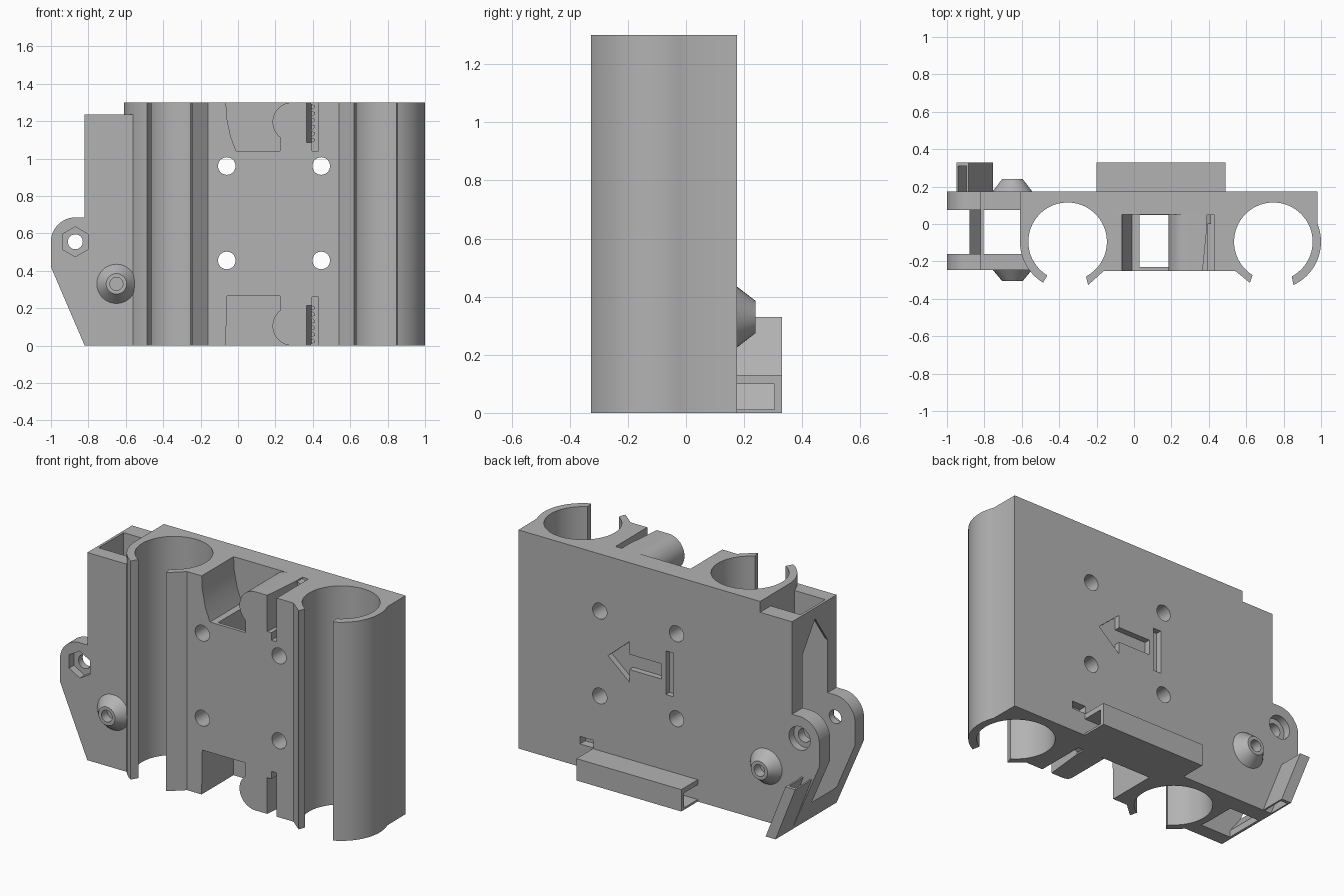
import bpy
from math import sin, cos, radians

if "Cube" in bpy.data.objects:
    bpy.data.objects.remove(bpy.data.objects["Cube"], do_unlink=True)

grey = bpy.data.materials.new("plain_grey")
grey.use_nodes = True
grey.diffuse_color = (0.45, 0.45, 0.45, 1)
grey.node_tree.nodes["Principled BSDF"].inputs["Base Color"].default_value = (0.45, 0.45, 0.45, 1)

import bmesh

HEIGHT, BACK, FRONT = 1.3, 0.175, -0.245


def arc(cx, cy, r, start, end, steps=32):
    """Points along an arc, angles in degrees."""
    angles = [radians(start + (end - start) * i / steps) for i in range(steps + 1)]
    return [(cx + r * cos(a), cy + r * sin(a)) for a in angles]


def ring(cx, cy, r, sides=32, start=0):
    return arc(cx, cy, r, start, start + 360, sides)[:-1]


def rect(u0, u1, v0, v1):
    return [(u0, v0), (u1, v0), (u1, v1), (u0, v1)]


def loft(name, axis, lower, a, upper, b):
    """Solid between two outlines at a and b along an axis."""
    place = {"X": lambda u, v, w: (w, u, v),
             "Y": lambda u, v, w: (u, w, v),
             "Z": lambda u, v, w: (u, v, w)}[axis]
    bm = bmesh.new()
    low = [bm.verts.new(place(u, v, a)) for u, v in lower]
    top = [bm.verts.new(place(u, v, b)) for u, v in upper]
    bm.faces.new(low)
    bm.faces.new(top)
    n = len(low)
    for i in range(n):
        j = (i + 1) % n
        bm.faces.new((low[i], low[j], top[j], top[i]))
    bmesh.ops.recalc_face_normals(bm, faces=bm.faces)
    mesh = bpy.data.meshes.new(name)
    bm.to_mesh(mesh)
    bm.free()
    mesh.materials.append(grey)
    ob = bpy.data.objects.new(name, mesh)
    bpy.context.collection.objects.link(ob)
    return ob


def prism(name, axis, outline, a, b):
    return loft(name, axis, outline, a, outline, b)


def cut(target, cutters):
    """Subtract each cutter, then discard it."""
    bpy.context.view_layer.objects.active = target
    for c in cutters:
        c.hide_render = True
        mod = target.modifiers.new("cut", "BOOLEAN")
        mod.operation, mod.solver, mod.object = "DIFFERENCE", "EXACT", c
        bpy.ops.object.modifier_apply(modifier=mod.name)
        bpy.data.objects.remove(c, do_unlink=True)


# Main block with two open clip bores
LEFT, RIGHT, MID, BORE, SHELL = -0.355, 0.745, -0.095, 0.21, 0.255
outline = [(-0.61, BACK)]
outline += arc(LEFT, MID, SHELL, 180, 239, 12)
outline += arc(LEFT, MID, BORE, 239, -62, 56)
outline += [(-0.245, -0.326), (-0.16, -0.25), (0.54, -0.25), (0.62, -0.315)]
outline += arc(RIGHT, MID, BORE, 238, -62, 56)
outline += arc(RIGHT, MID, SHELL, -65, 22, 18)
outline += [(0.98, BACK)]
body = prism("clip_block", "Z", outline, 0, HEIGHT)

# Four screw holes
cutters = [prism("hole", "Y", ring(x, z, 0.047), -0.5, 0.5)
           for x in (-0.06, 0.445) for z in (0.455, 0.96)]

# Belt pockets with a rounded drum, at the top and the bottom
drum = arc(0.29, 1.195, 0.105, 231.8, 90, 24) + [(0.29, 1.32)]
shoulder = [(-0.01, 1.04), (0.225, 1.04)]
curved = [(-0.065, 1.32), (-0.06, 1.22), (-0.04, 1.12)] + shoulder + drum
straight = [(-0.065, 1.32), (-0.06, 1.035), (0.225, 1.035)] + drum
flip = lambda pts: [(u, HEIGHT - v) for u, v in pts]
cutters += [prism("pocket", "Y", curved, -0.3, 0.05),
            prism("pocket", "Y", flip(straight), -0.3, 0.05),
            prism("channel", "Z", rect(0.03, 0.224, -0.23, 0.049), 0.2, 1.1)]

# Toothed belt slots
saw = [(0.43, 1.32), (0.43, 1.04), (0.395, 1.04), (0.395, 1.085)]
for i in range(6):
    z = 1.085 + i * 0.036
    saw += [(0.412, z + 0.009), (0.412, z + 0.018), (0.39, z + 0.027)]
saw += [(0.39, 1.32)]
wedge = [(0.365, -0.27), (0.42, -0.27), (0.42, 0.0), (0.392, 0.0)]
cutters += [prism("slot", "Y", saw, -0.3, 0.048),
            prism("slot", "Y", flip(saw), -0.3, 0.048),
            prism("slot", "Z", wedge, 1.085, 1.32),
            prism("slot", "Z", wedge, -0.02, 0.215)]

# Recessed arrow, bar and small notch on the back
arrow = [(0.39, 0.71), (0.25, 0.83), (0.25, 0.755), (0.04, 0.755),
         (0.04, 0.665), (0.25, 0.665), (0.25, 0.59)]
cutters += [prism("arrow", "Y", arrow, BACK - 0.035, 0.3),
            prism("bar", "Y", rect(-0.04, 0.01, 0.58, 0.84), BACK - 0.035, 0.3),
            prism("notch", "Y", rect(0.485, 0.575, 0.135, 0.18), BACK - 0.05, 0.3)]
cut(body, cutters)

# Side walls with rounded hinge lugs
LUG = (-0.87, 0.555)


def side_wall(x_end):
    return ([(-0.82, 0), (-1, 0.42)] + arc(*LUG, 0.13, 180, 90, 16)
            + [(-0.82, 0.685), (-0.82, 1.235), (x_end, 1.235), (x_end, 0)])


front = prism("front_side_wall", "Y", side_wall(-0.56), FRONT, -0.16)
cut(front, [prism("pin", "Y", ring(*LUG, 0.04), -0.5, 0),
            prism("nut", "Y", ring(*LUG, 0.08, 6, 90), -0.5, FRONT + 0.045)])
rear = prism("rear_side_wall", "Y", side_wall(-0.605), 0.075, BACK)
cut(rear, [prism("pin", "Y", ring(*LUG, 0.04), 0, 0.5),
           prism("head", "Y", ring(*LUG, 0.07), BACK - 0.045, 0.5)])

# Pointed window end and the sloped foot between the walls
window = [(-0.16, 1.235), (-0.16, 1.0), (-0.0425, 1.17), (0.075, 1.0), (0.075, 1.235)]
prism("window_wall", "X", window, -0.82, -0.805)
prism("sloped_foot", "Y", [(-0.805, 0), (-0.82, 0), (-0.88, 0.14), (-0.805, 0.04)], -0.16, 0.075)

# Conical bosses, front and back
for name, base, tip in (("front_boss", FRONT, -0.305), ("rear_boss", BACK, 0.24)):
    boss = loft(name, "Y", ring(-0.65, 0.33, 0.105), base, ring(-0.65, 0.33, 0.055), tip)
    inner = base + (tip - base) * 0.1
    cut(boss, [prism("bore", "Y", ring(-0.65, 0.33, 0.035), inner, tip * 1.3)])

# Wire shelf and slanted hook on the back
shelf = prism("wire_shelf", "Y", rect(-0.2, 0.49, 0, 0.13), BACK, 0.33)
cut(shelf, [prism("slot", "X", rect(0.1, 0.305, 0.012, 0.1), -0.5, 0.8)])
hook = prism("slanted_hook", "Y", [(-0.82, 0), (-0.755, 0), (-0.885, 0.33), (-0.95, 0.33)], BACK, 0.33)
cut(hook, [prism("slot", "Y", [(-0.771, -0.1), (-0.726, -0.1), (-0.934, 0.43), (-0.979, 0.43)], 0.1, 0.31)])

# Smooth the round surfaces, keep edges crisp
bpy.ops.object.select_all(action="DESELECT")
for ob in bpy.context.collection.objects:
    if ob.type == "MESH":
        ob.select_set(True)
        bpy.context.view_layer.objects.active = ob
bpy.ops.object.shade_smooth_by_angle(angle=radians(25))
